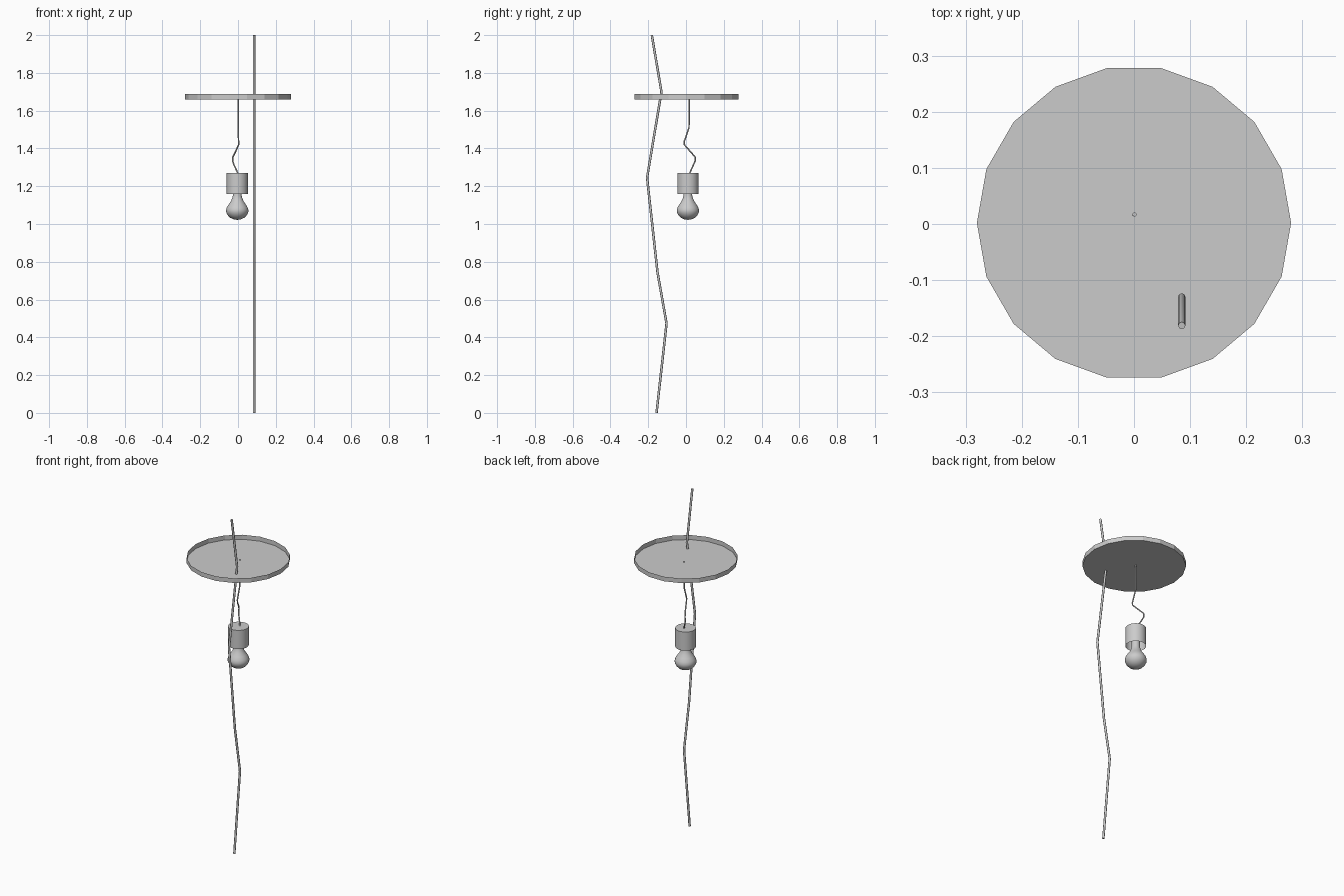
import bpy, bmesh, math

if "Cube" in bpy.data.objects:
    bpy.data.objects.remove(bpy.data.objects["Cube"])


def lathe(name, profile, center, segs, smooth=True):
    """Revolve (radius, z) points around a vertical axis; radius 0 closes a pole."""
    bm = bmesh.new()
    rings = []
    for r, z in profile:
        if r == 0:
            rings.append([bm.verts.new((0, 0, z))])
        else:
            rings.append([bm.verts.new((r * math.cos(2 * math.pi * i / segs),
                                        r * math.sin(2 * math.pi * i / segs), z))
                          for i in range(segs)])
    for a, b in zip(rings, rings[1:]):
        for i in range(segs):
            j = (i + 1) % segs
            if len(a) == 1:
                bm.faces.new((a[0], b[j], b[i]))
            elif len(b) == 1:
                bm.faces.new((a[i], a[j], b[0]))
            else:
                bm.faces.new((a[i], a[j], b[j], b[i]))
    me = bpy.data.meshes.new(name)
    bm.to_mesh(me)
    bm.free()
    ob = bpy.data.objects.new(name, me)
    ob.location = (center[0], center[1], 0)
    bpy.context.collection.objects.link(ob)
    if smooth:
        bpy.ops.object.select_all(action='DESELECT')
        ob.select_set(True)
        bpy.context.view_layer.objects.active = ob
        bpy.ops.object.shade_smooth_by_angle(angle=math.radians(40))
    return ob


def tube(name, points, radius):
    """Round tube along a polyline."""
    cu = bpy.data.curves.new(name, 'CURVE')
    cu.dimensions = '3D'
    cu.bevel_depth = radius
    cu.bevel_resolution = 2
    cu.use_fill_caps = True
    sp = cu.splines.new('POLY')
    sp.points.add(len(points) - 1)
    for p, co in zip(sp.points, points):
        p.co = (*co, 1)
    ob = bpy.data.objects.new(name, cu)
    bpy.context.collection.objects.link(ob)
    return ob


# Ceiling canopy: shallow 18-sided tray, open on top
bm = bmesh.new()
low, high = [[bm.verts.new((0.28 * math.cos(math.radians(20 * i)),
                            0.28 * math.sin(math.radians(20 * i)) + 0.002, z))
              for i in range(18)] for z in (1.66, 1.687)]
bm.faces.new(low[::-1])
for i in range(18):
    j = (i + 1) % 18
    bm.faces.new((low[i], low[j], high[j], high[i]))
mesh = bpy.data.meshes.new("canopy_tray")
bm.to_mesh(mesh)
bm.free()
bpy.context.collection.objects.link(bpy.data.objects.new("canopy_tray", mesh))

# Bent pole passing through the tray
tube("pole", [(0.085, y, z) for y, z in (
    (-0.156, 0.0), (-0.103, 0.473), (-0.151, 0.745),
    (-0.206, 1.245), (-0.13, 1.70), (-0.181, 2.0))], 0.0065)

# Kinked hanging cable
tube("cable", [
    (0.001, 0.017, 1.665), (0.001, 0.016, 1.51), (0.003, -0.010, 1.435),
    (0.003, -0.009, 1.42), (-0.012, 0.022, 1.385), (-0.027, 0.048, 1.355),
    (-0.029, 0.049, 1.335), (-0.022, 0.040, 1.315), (0.001, 0.018, 1.265)], 0.0038)

# Lamp holder: cup closed on top, open below
lathe("lamp_holder", [(0.056, 1.158), (0.056, 1.269), (0, 1.269)], (-0.004, 0.01), 32)

# Light bulb
lathe("bulb", [(0, 1.022), (0.02, 1.025), (0.037, 1.033), (0.05, 1.046),
               (0.058, 1.061), (0.059, 1.074), (0.055, 1.088), (0.045, 1.104),
               (0.034, 1.120), (0.027, 1.136), (0.023, 1.15), (0.022, 1.19),
               (0, 1.19)], (-0.004, 0.01), 32)
